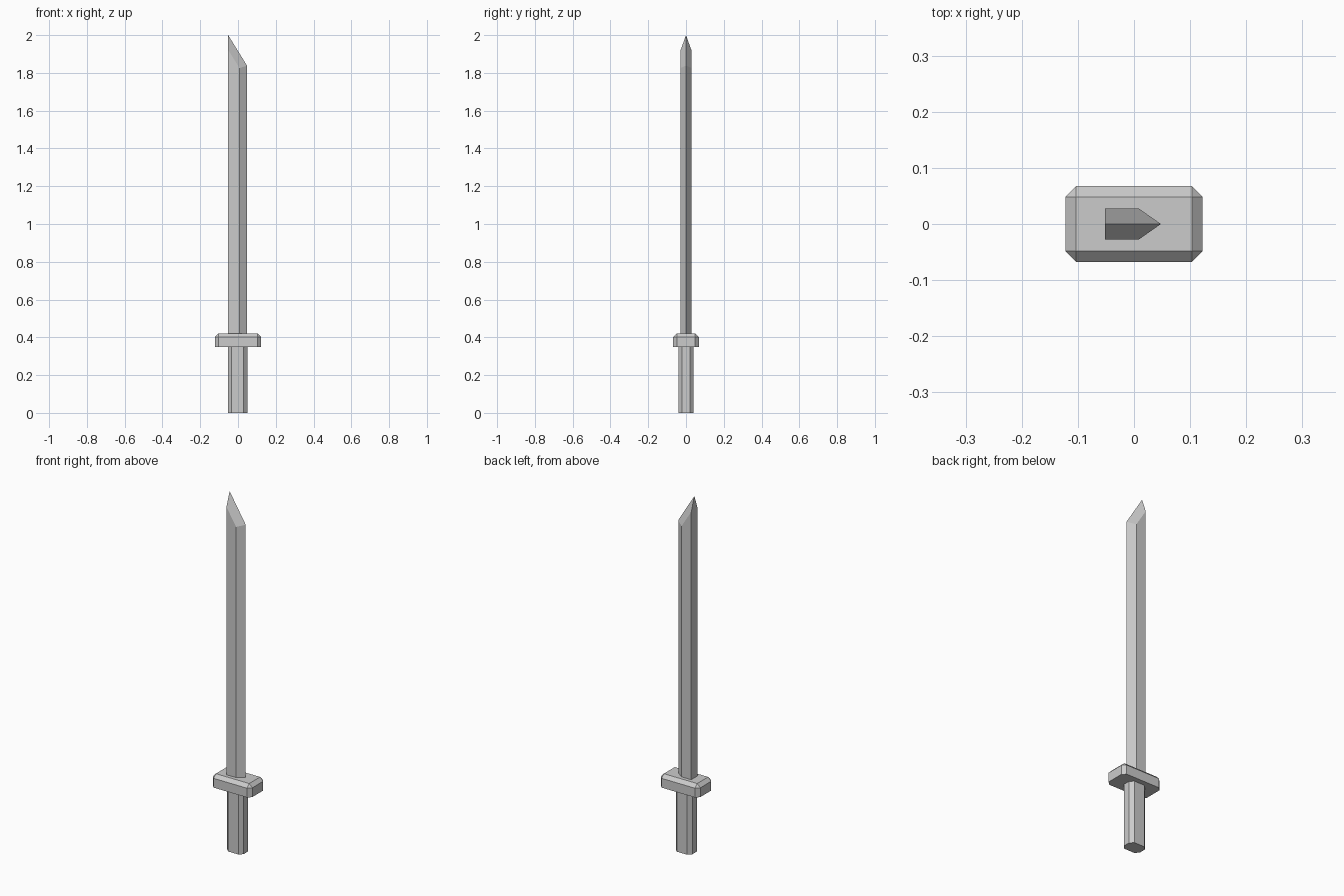
import bpy, bmesh

if "Cube" in bpy.data.objects:
    bpy.data.objects.remove(bpy.data.objects["Cube"])


def make_object(name, bm):
    bmesh.ops.recalc_face_normals(bm, faces=bm.faces)
    mesh = bpy.data.meshes.new(name)
    bm.to_mesh(mesh)
    bm.free()
    obj = bpy.data.objects.new(name, mesh)
    bpy.context.collection.objects.link(obj)
    return obj


def chamfered_box(name, cx, hx, hy, z0, z1, chamfer, pick):
    """Box whose edges chosen by pick(edge) get a flat chamfer."""
    bm = bmesh.new()
    bmesh.ops.create_cube(bm, size=1)
    for v in bm.verts:
        v.co = (cx + v.co.x * 2 * hx, v.co.y * 2 * hy, z1 if v.co.z > 0 else z0)
    bmesh.ops.bevel(bm, geom=[e for e in bm.edges if pick(e)], offset=chamfer,
                    offset_type='OFFSET', segments=1, affect='EDGES')
    return make_object(name, bm)


def is_vertical(e):
    return abs(e.verts[0].co.z - e.verts[1].co.z) > 0.01


# Grip: eight-sided bar
chamfered_box("grip", -0.002, 0.051, 0.039, 0.0, 0.352, 0.019, is_vertical)

# Guard: chamfered on top and at the corners, flat underneath
chamfered_box("guard", 0.0, 0.1225, 0.0675, 0.35, 0.421, 0.019,
              lambda e: max(v.co.z for v in e.verts) > 0.4)

# Blade: flat spine, sharpened front edge, slanted tip with a central ridge
# each outline point is (x, y, top z)
outline = [(-0.052, 0.0, 2.0), (-0.052, -0.028, 1.922), (0.008, -0.028, 1.826),
           (0.048, 0.0, 1.838), (0.008, 0.028, 1.826), (-0.052, 0.028, 1.922)]
bm = bmesh.new()
low = [bm.verts.new((x, y, 0.415)) for x, y, z in outline]
top = [bm.verts.new(p) for p in outline]
# spine is one flat face
bm.faces.new([low[5], low[0], low[1], top[1], top[0], top[5]])
for i in range(1, 5):
    bm.faces.new([low[i], low[i + 1], top[i + 1], top[i]])
bm.faces.new(low[::-1])
bm.faces.new([top[0], top[1], top[2], top[3]])
bm.faces.new([top[0], top[3], top[4], top[5]])
make_object("blade", bm)
